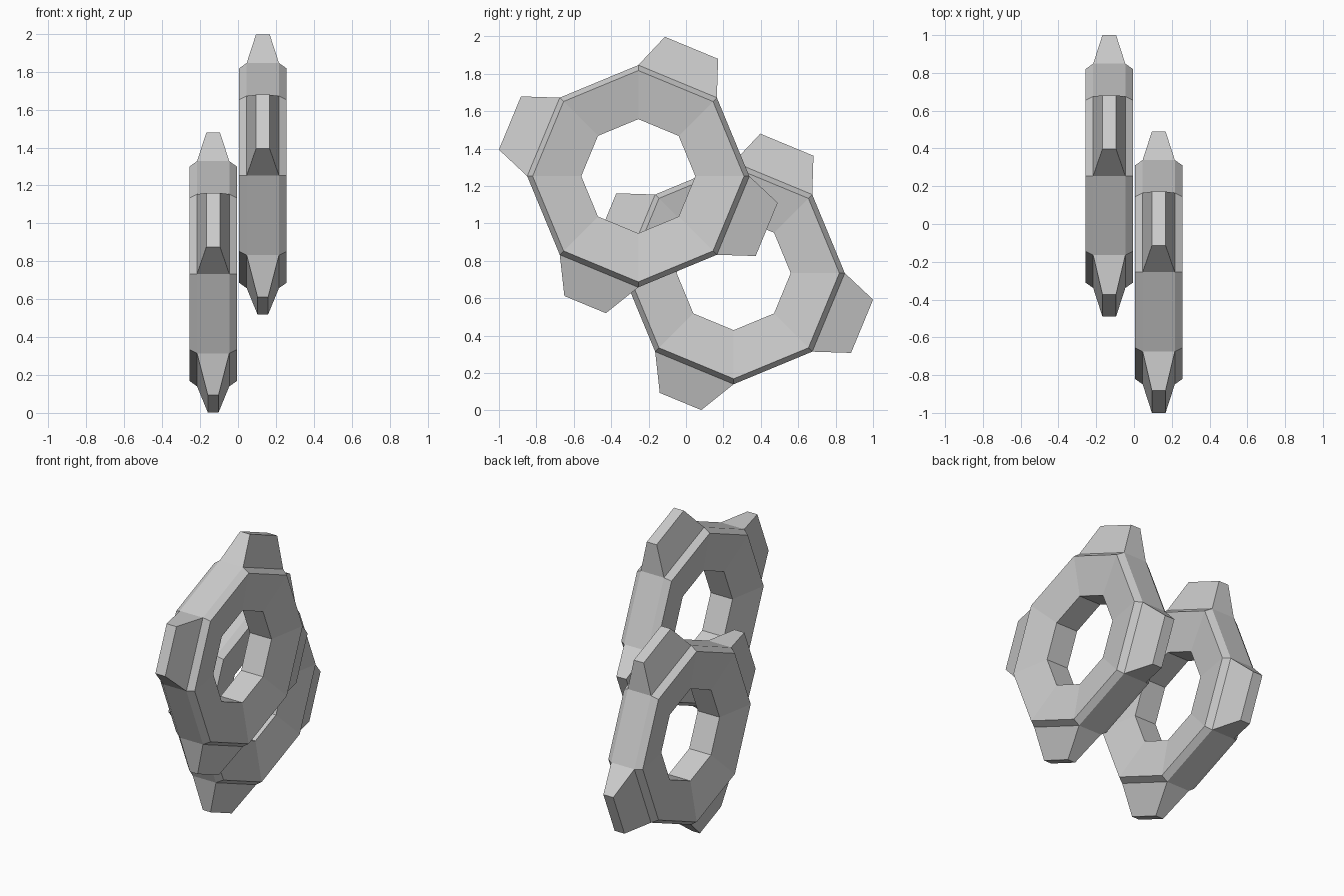
import bpy, bmesh
from math import sin, cos, radians

if "Cube" in bpy.data.objects:
    bpy.data.objects.remove(bpy.data.objects["Cube"])

SIDES = 8
# half cross-section of the ring: (radius, x), going round from outer rim to bore
PROFILE = [(0.594, -0.085), (0.594, 0.085), (0.565, 0.126),
           (0.305, 0.08), (0.305, -0.08), (0.565, -0.126)]
TIP_RADIUS = 0.743


def polar(x, radius, tangent, angle):
    """Point at a radial and tangential distance, turning about the x axis."""
    c, s = cos(angle), sin(angle)
    return (x, radius * c - tangent * s, radius * s + tangent * c)


def make_gear(name, location):
    bm = bmesh.new()
    # octagonal ring
    rings = [[bm.verts.new(polar(x, r, 0, radians(45 * i))) for r, x in PROFILE]
             for i in range(SIDES)]
    n = len(PROFILE)
    for i in range(SIDES):
        a, b = rings[i], rings[(i + 1) % SIDES]
        for j in range(n):
            k = (j + 1) % n
            # every second rim facet (j == 0) is left open for a tooth
            if j == 0 and i % 2 == 1:
                # tapered tooth, the lower one narrower
                f = 0.78 if i == 5 else 1.0
                w, t = 0.154 * f, 0.036 * f
                mid = radians(45 * i + 22.5)
                base = [a[0], a[1], b[1], b[0]]
                tip = [bm.verts.new(polar(x, TIP_RADIUS, y, mid))
                       for x, y in ((-t, -w), (t, -w), (t, w), (-t, w))]
                for q in range(4):
                    p = (q + 1) % 4
                    bm.faces.new((base[q], base[p], tip[p], tip[q]))
                bm.faces.new(tip)
            else:
                bm.faces.new((a[j], a[k], b[k], b[j]))
    bmesh.ops.recalc_face_normals(bm, faces=bm.faces[:])
    mesh = bpy.data.meshes.new(name)
    bm.to_mesh(mesh)
    bm.free()
    obj = bpy.data.objects.new(name, mesh)
    obj.location = location
    bpy.context.collection.objects.link(obj)
    return obj


# two overlapping gears side by side
make_gear("upper_gear", (0.131, -0.255, 1.252))
make_gear("lower_gear", (-0.131, 0.255, 0.734))
